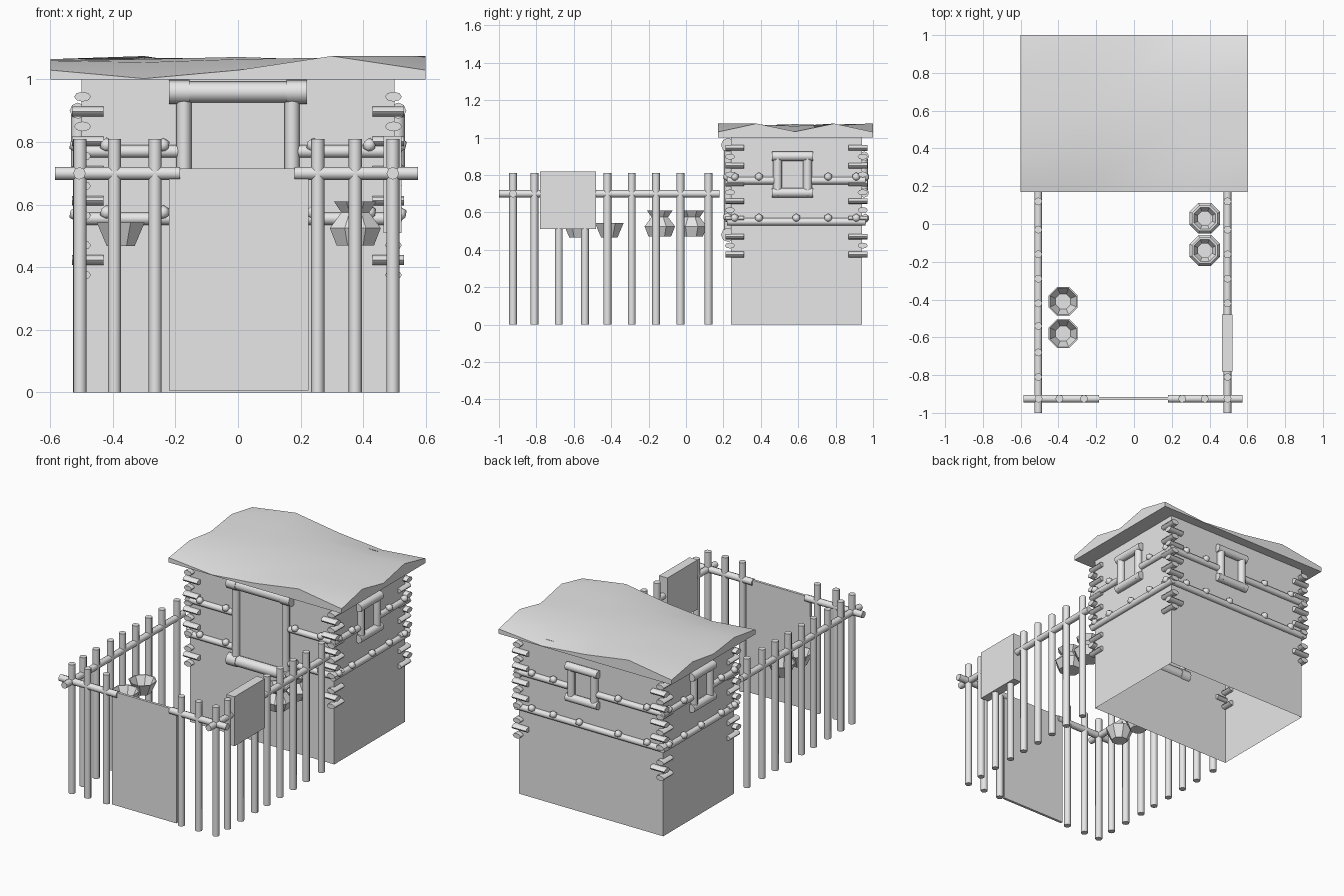
import bpy, bmesh
from math import pi, cos, sin
from mathutils import Matrix, Vector

cube = bpy.data.objects.get("Cube")
if cube:
    bpy.data.objects.remove(cube, do_unlink=True)

grey = bpy.data.materials.new("plain_grey")
grey.use_nodes = True
grey.diffuse_color = (0.8, 0.8, 0.8, 1)
grey.node_tree.nodes["Principled BSDF"].inputs["Base Color"].default_value = (0.8, 0.8, 0.8, 1)
smooth_parts = []


def finish(name, bm, smooth=True):
    bmesh.ops.recalc_face_normals(bm, faces=bm.faces)
    mesh = bpy.data.meshes.new(name)
    bm.to_mesh(mesh)
    bm.free()
    mesh.materials.append(grey)
    ob = bpy.data.objects.new(name, mesh)
    bpy.context.scene.collection.objects.link(ob)
    if smooth:
        smooth_parts.append(ob)
    return ob


def log(name, p, q, r, squash=1.0, sides=8):
    """Round pole from p to q, optionally flattened in height."""
    p, q = Vector(p), Vector(q)
    d = q - p
    bm = bmesh.new()
    m = (Matrix.Translation((p + q) / 2) @ Matrix.Diagonal((1, 1, squash, 1))
         @ d.to_track_quat('Z', 'Y').to_matrix().to_4x4())
    bmesh.ops.create_cone(bm, cap_ends=True, segments=sides, radius1=r, radius2=r,
                          depth=d.length, matrix=m)
    return finish(name, bm)


def box(name, lo, hi, open_ends=False):
    lo, hi = Vector(lo), Vector(hi)
    bm = bmesh.new()
    bmesh.ops.create_cube(bm, size=1, matrix=Matrix.Translation((lo + hi) / 2)
                          @ Matrix.Diagonal((*(hi - lo), 1)))
    if open_ends:
        ends = [f for f in bm.faces if abs(f.normal.z) > 0.5]
        bmesh.ops.delete(bm, geom=ends, context='FACES_ONLY')
    return finish(name, bm, False)


def knob(name, at, r=0.024):
    bm = bmesh.new()
    bmesh.ops.create_icosphere(bm, subdivisions=1, radius=r, matrix=Matrix.Translation(at))
    finish(name, bm)


def lathe(name, x, y, profile, sides=8):
    """Faceted vessel turned from (radius, height) points."""
    bm = bmesh.new()
    rings = [[bm.verts.new((x + r * cos(2 * pi * (i + .5) / sides),
                            y + r * sin(2 * pi * (i + .5) / sides), z)) for i in range(sides)]
             for r, z in profile]
    for a, b in zip(rings, rings[1:]):
        for i in range(sides):
            j = (i + 1) % sides
            bm.faces.new((a[i], a[j], b[j], b[i]))
    bm.faces.new(rings[0])
    bm.faces.new(rings[-1])
    finish(name, bm, False)


# Hut walls
X, FRONT, BACK = 0.5, 0.24, 0.94
box("hut_walls", (-X, FRONT, 0), (X, BACK, 1.02), open_ends=True)

# Uneven roof slab: heights above the eaves in rows from front to back
bumps = [(30, 3, 30, 75, 30),
         (60, 55, 65, 70, 75),
         (35, 65, 72, 62, 32),
         (65, 70, 65, 55, 75),
         (30, 75, 30, 3, 30)]
bm = bmesh.new()
top = [[bm.verts.new((-0.6 + 0.3 * i, 0.17 + 0.2075 * j, 1 + h / 1000))
        for i, h in enumerate(row)] for j, row in enumerate(bumps)]
for j in range(4):
    for i in range(4):
        bm.faces.new((top[j][i], top[j][i + 1], top[j + 1][i + 1], top[j + 1][i]))
rim = (top[0][:-1] + [r[-1] for r in top[:-1]] + top[-1][:0:-1]
       + [r[0] for r in top[:0:-1]])
low = [bm.verts.new((v.co.x, v.co.y, 1.0)) for v in rim]
for k in range(len(rim)):
    n = (k + 1) % len(rim)
    bm.faces.new((rim[k], low[k], low[n], rim[n]))
bm.faces.new(low)
finish("roof", bm)

# Crossed log ends stacked at each corner
for sx in (-1, 1):
    for wall_y, inward in ((FRONT, 1), (BACK, -1)):
        for i in range(13):
            if i == 9:
                continue
            z = 0.945 - 0.0475 * i
            if i % 2:
                cx, cy = sx * 0.48, wall_y - inward * 0.005
                a, b = (cx - 0.05, cy, z), (cx + 0.05, cy, z)
            else:
                cx, cy = sx * 0.497, wall_y + inward * 0.02
                a, b = (cx, cy - 0.05, z), (cx, cy + 0.05, z)
            log("corner_log", a, b, 0.027, 0.58)


# Each wall gives a point from distance along it, distance out and height
def back_wall(t, out, z):
    return (t, BACK + out, z)


def front_wall(t, out, z):
    return (t, FRONT - out, z)


def side_wall(s):
    return lambda t, out, z: (s * (X + out), t, z)


def rail(wall, a, b, z, knobs):
    log("wall_rail", wall(a, 0.005, z), wall(b, 0.005, z), 0.02)
    for t in knobs:
        knob("rail_knob", wall(t, 0.018, z + 0.02))


def window(wall, c):
    for z in (0.9, 0.705):
        log("window_beam", wall(c - 0.11, 0.012, z), wall(c + 0.11, 0.012, z), 0.026)
    for t in (c - 0.08, c + 0.08):
        log("window_post", wall(t, 0.01, 0.69), wall(t, 0.01, 0.91), 0.024)


for wall, a, b, c, ks in ((side_wall(1), 0.22, 0.96, 0.57, (0.26, 0.39, 0.76, 0.91)),
                          (side_wall(-1), 0.22, 0.96, 0.57, (0.26, 0.39, 0.76, 0.91)),
                          (back_wall, -0.5, 0.5, 0.05, (-0.4, -0.2, 0.25, 0.4))):
    window(wall, c)
    rail(wall, a, c - 0.1, 0.77, ks[:2])
    rail(wall, c + 0.1, b, 0.77, ks[2:])
    rail(wall, a, b, 0.55, ks + (c + 0.02,))
for s in (-1, 1):
    for z in (0.77, 0.555):
        rail(front_wall, s * 0.19, s * 0.49, z, (s * 0.24, s * 0.42))

# Door frame
for z in (0.96, 0.48):
    log("door_beam", front_wall(-0.2, 0.015, z), front_wall(0.2, 0.015, z), 0.034)
    for s in (-1, 1):
        log("door_beam_end", front_wall(s * 0.155, 0.015, z), front_wall(s * 0.22, 0.015, z), 0.038)
for s in (-1, 1):
    log("door_post", front_wall(s * 0.173, 0.012, 0.47), front_wall(s * 0.173, 0.012, 0.95), 0.024)

# Yard fence
YF = -0.925
for x in (-0.505, -0.395, -0.265, 0.255, 0.375, 0.495):
    log("front_fence_post", (x, YF, 0), (x, YF, 0.81), 0.021)
for x in (-0.507, 0.495):
    for y in (-0.81, -0.68, -0.54, -0.42, -0.29, -0.16, -0.03, 0.12):
        log("side_fence_post", (x, y, 0), (x, y, 0.81), 0.021)
    log("side_fence_rail", (x, -1, 0.7), (x, 0.18, 0.7), 0.02)
log("front_fence_rail", (-0.585, YF, 0.7), (-0.185, YF, 0.7), 0.021)
log("front_fence_rail", (0.18, YF, 0.7), (0.575, YF, 0.7), 0.021)
box("gate_panel", (-0.22, YF - 0.008, 0.005), (0.225, YF + 0.008, 0.715))
box("side_board", (0.465, -0.78, 0.51), (0.522, -0.48, 0.82))

# Pots and bowls
for y in (0.03, -0.14):
    lathe("pot", 0.375, y, [(0.065, 0.47), (0.088, 0.525), (0.048, 0.575), (0.074, 0.61),
                            (0.062, 0.61), (0.04, 0.575), (0.07, 0.525), (0.05, 0.485)])
for y in (-0.41, -0.58):
    lathe("bowl", -0.375, y, [(0.048, 0.467), (0.083, 0.543), (0.076, 0.543), (0.043, 0.477)])

# Soft shading with sharp edges kept
bpy.ops.object.select_all(action='DESELECT')
for ob in smooth_parts:
    ob.select_set(True)
bpy.context.view_layer.objects.active = smooth_parts[0]
bpy.ops.object.shade_smooth_by_angle(angle=0.87)
